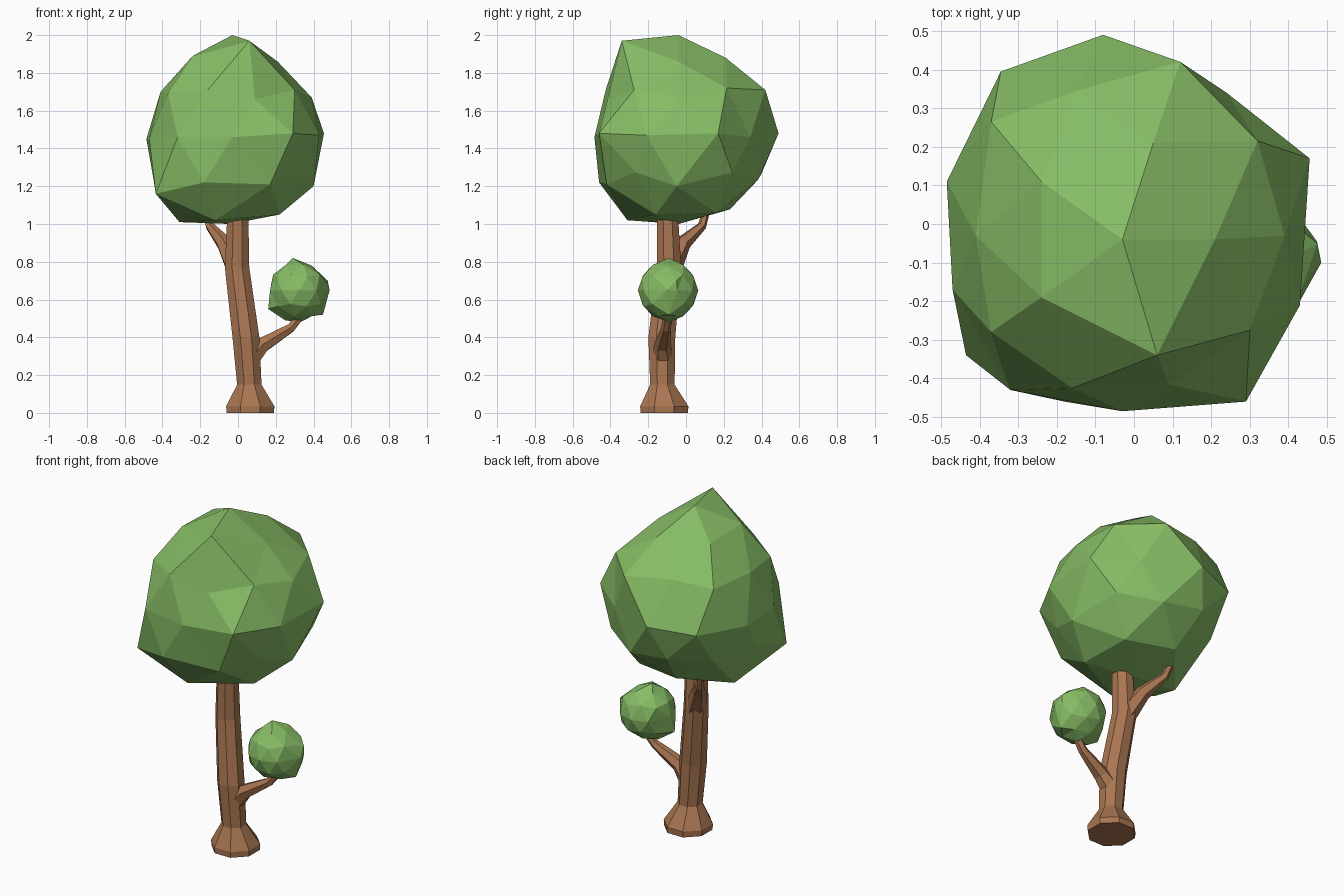
import bpy, bmesh
from math import pi, cos, sin
from mathutils import Vector


def material(name, color):
    m = bpy.data.materials.new(name)
    m.diffuse_color = (*color, 1)
    return m


LEAF = material("leaf_green", (0.24, 0.50, 0.13))
BARK = material("bark_brown", (0.40, 0.18, 0.085))


def finish(bm, name, mat):
    bmesh.ops.recalc_face_normals(bm, faces=bm.faces)
    me = bpy.data.meshes.new(name)
    bm.to_mesh(me)
    bm.free()
    me.materials.append(mat)
    bpy.context.collection.objects.link(bpy.data.objects.new(name, me))


def foliage(name, center, radius, pulls):
    """Icosphere whose nearest vertices are pulled to a few hand-placed points."""
    bm = bmesh.new()
    bmesh.ops.create_icosphere(bm, subdivisions=2, radius=radius)
    bmesh.ops.translate(bm, verts=bm.verts, vec=center)
    free = list(bm.verts)
    for p in pulls:
        v = min(free, key=lambda u: (u.co - Vector(p)).length)
        v.co = p
        free.remove(v)
    finish(bm, name, LEAF)


def tube(name, rings, sides, upright=False):
    """Capped tube through (x, y, z, radius) rings."""
    bm = bmesh.new()
    pts = [Vector(r[:3]) for r in rings]
    loops = []
    for i, r in enumerate(rings):
        d = pts[min(i + 1, len(pts) - 1)] - pts[max(i - 1, 0)]
        q = Vector((0, 0, 1)).rotation_difference(Vector((0, 0, 1)) if upright else d)
        loops.append([bm.verts.new(pts[i] + q @ Vector((r[3] * cos(a), r[3] * sin(a), 0)))
                      for a in [(k + 0.5) * 2 * pi / sides for k in range(sides)]])
    for a, b in zip(loops, loops[1:]):
        for k in range(sides):
            j = (k + 1) % sides
            bm.faces.new((a[k], a[j], b[j], b[k]))
    bm.faces.new(loops[0])
    bm.faces.new(loops[-1])
    finish(bm, name, BARK)


# Large crown: top cap, upper ring, equator, lower ring, underside
foliage("crown", (-0.02, -0.01, 1.49), 0.485, [
    (-0.03, -0.04, 2.0), (0.06, -0.34, 1.97), (-0.24, -0.19, 1.89),
    (-0.24, 0.11, 1.88), (0.05, 0.21, 1.88), (0.21, -0.04, 1.86),
    (0.30, -0.275, 1.71), (-0.16, -0.425, 1.71), (-0.41, -0.03, 1.70),
    (-0.15, 0.345, 1.73), (0.32, 0.215, 1.72), (-0.37, 0.265, 1.70),
    (0.12, 0.42, 1.71), (-0.37, -0.28, 1.69), (0.09, -0.415, 1.66), (0.39, -0.03, 1.67),
    (0.455, 0.17, 1.48), (0.24, 0.34, 1.46), (-0.08, 0.49, 1.48), (-0.345, 0.395, 1.46),
    (-0.485, 0.11, 1.45), (-0.47, -0.17, 1.45), (-0.32, -0.43, 1.46),
    (-0.03, -0.485, 1.46), (0.29, -0.46, 1.48), (0.43, -0.21, 1.47),
    (-0.435, -0.34, 1.16), (-0.18, -0.46, 1.22), (0.17, -0.42, 1.21), (0.40, -0.05, 1.20),
    (-0.12, -0.31, 1.02), (-0.31, -0.02, 1.01), (0.22, -0.16, 1.05),
    (0.20, 0.16, 1.06), (-0.04, -0.04, 1.0)])

# Small side tuft
foliage("side_tuft", (0.322, -0.095, 0.648), 0.16, [
    (0.29, -0.09, 0.82), (0.39, -0.10, 0.78), (0.475, -0.05, 0.70),
    (0.485, -0.10, 0.65), (0.45, -0.09, 0.52), (0.33, -0.09, 0.48),
    (0.25, -0.10, 0.49), (0.16, -0.12, 0.55), (0.17, -0.09, 0.65)])

# Leaning trunk with flared foot
tube("trunk", [
    (0.065, -0.115, 0, 0.136), (0.065, -0.115, 0.035, 0.138),
    (0.06, -0.125, 0.15, 0.07), (0.042, -0.128, 0.40, 0.077),
    (-0.005, -0.09, 0.77, 0.07), (0.0, -0.10, 1.12, 0.058)], 8, upright=True)

# Branches
tube("side_branch", [
    (0.05, -0.12, 0.27, 0.06), (0.13, -0.125, 0.36, 0.045),
    (0.28, -0.105, 0.45, 0.026), (0.345, -0.095, 0.53, 0.022)], 6)
tube("upper_branch", [
    (-0.01, -0.08, 0.77, 0.06), (-0.075, -0.015, 0.90, 0.043),
    (-0.15, 0.085, 0.99, 0.024), (-0.17, 0.105, 1.06, 0.02)], 6)
